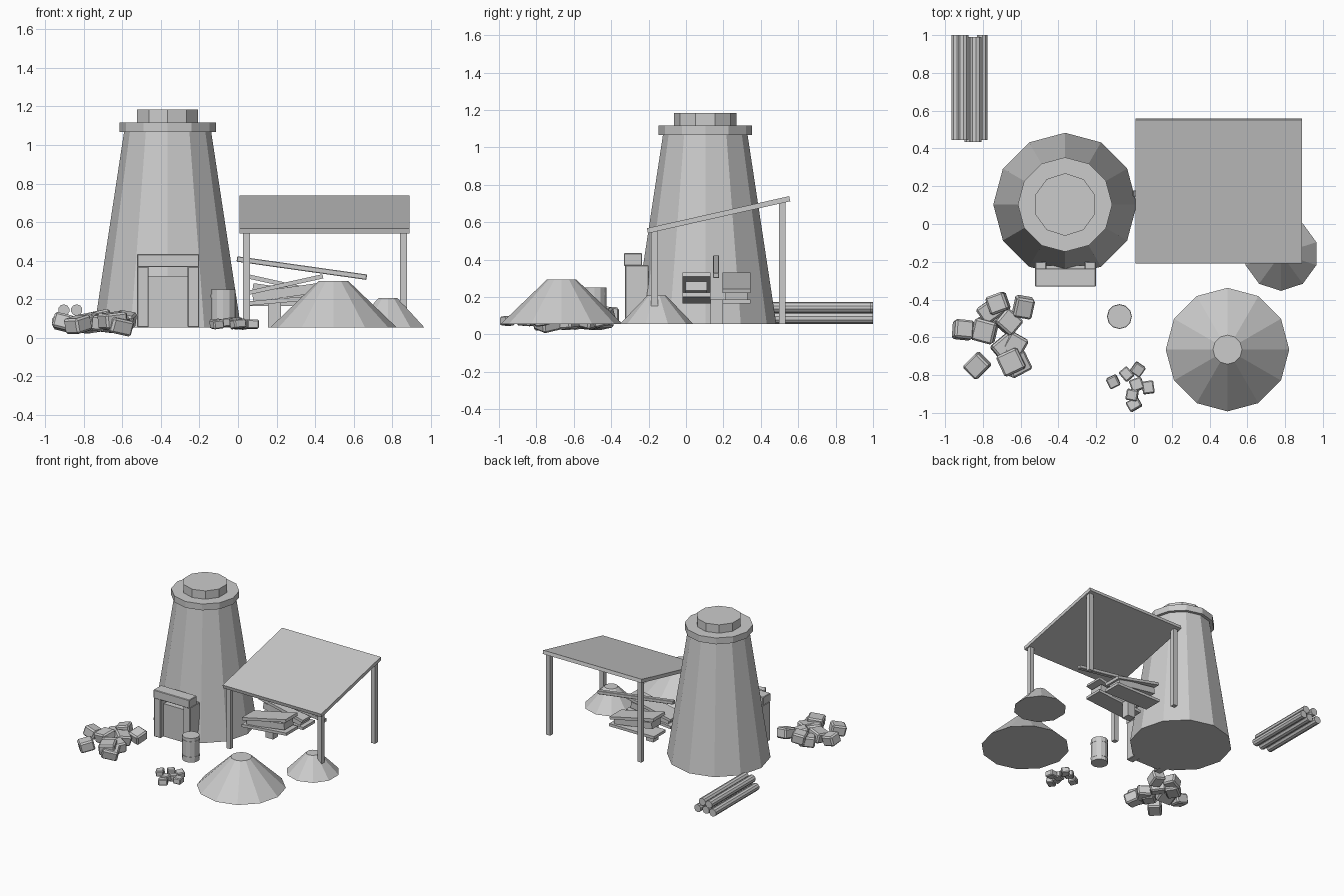
import bpy, bmesh, math, random
from mathutils import Matrix, Euler, Vector

if "Cube" in bpy.data.objects:
    bpy.data.objects.remove(bpy.data.objects["Cube"], do_unlink=True)

random.seed(4)
GROUND = 0.055

clay = bpy.data.materials.new("plain grey")
clay.use_nodes = True
GREY = (0.6, 0.6, 0.6, 1)
clay.diffuse_color = GREY
clay.node_tree.nodes["Principled BSDF"].inputs["Base Color"].default_value = GREY


def finish(name, bm, loc, rot=(0, 0, 0), bevel=0):
    mesh = bpy.data.meshes.new(name)
    bm.to_mesh(mesh)
    bm.free()
    mesh.materials.append(clay)
    ob = bpy.data.objects.new(name, mesh)
    ob.location = loc
    ob.rotation_euler = [math.radians(a) for a in rot]
    bpy.context.collection.objects.link(ob)
    if bevel:
        mod = ob.modifiers.new("worn edges", "BEVEL")
        mod.width = bevel
        mod.segments = 1
    return ob


def box(name, loc, size, rot=(0, 0, 0), bevel=0):
    bm = bmesh.new()
    bmesh.ops.create_cube(bm, size=1)
    bmesh.ops.scale(bm, vec=size, verts=bm.verts)
    return finish(name, bm, loc, rot, bevel)


def span(name, x0, x1, y0, y1, z0, z1, bevel=0):
    return box(name, ((x0 + x1) / 2, (y0 + y1) / 2, (z0 + z1) / 2),
               (x1 - x0, y1 - y0, z1 - z0), bevel=bevel)


def frustum(name, x, y, z0, z1, r0, r1, sides=12):
    bm = bmesh.new()
    bmesh.ops.create_cone(bm, cap_ends=True, segments=sides,
                          radius1=r0, radius2=r1, depth=z1 - z0)
    return finish(name, bm, (x, y, (z0 + z1) / 2))


# Furnace tower with collar and chimney cap
TX, TY = -0.365, 0.103
frustum("furnace_tower", TX, TY, GROUND, 1.075, 0.38, 0.225)
frustum("tower_collar", TX, TY, 1.067, 1.118, 0.25, 0.25)
frustum("chimney_cap", TX, TY, 1.11, 1.185, 0.166, 0.166, 10)

# Hearth doorway
for side in (-1, 1):
    px = -0.3625 + side * 0.131
    span("doorway_pillar", px - 0.03, px + 0.03, -0.325, -0.2, GROUND, 0.37, 0.004)
span("doorway_lintel", -0.523, -0.202, -0.332, -0.235, 0.367, 0.435, 0.004)
span("hearth_panel", -0.465, -0.26, -0.285, -0.22, GROUND, 0.32)

# Lean-to shelter
box("shelter_roof", (0.449, 0.174, 0.64), (0.88, 0.78, 0.028), (12.7, 0, 0))
for x in (0.044, 0.858):
    for label, y, top in (("front_post", -0.168, 0.55), ("back_post", 0.514, 0.71)):
        span(label, x - 0.018, x + 0.018, y - 0.018, y + 0.018, GROUND, top)

# Twin bellows on a stand, worked by a rocking beam
span("bellows_stand", 0.155, 0.222, 0.13, 0.196, GROUND, 0.19)
for y, lift in ((0.056, -1), (0.27, 1)):
    base = 5 if lift < 0 else 0
    box("bellows_bottom_board", (0.245, y, 0.195 if base else 0.177),
        (0.4, 0.15, 0.022), (0, -base, 0))
    box("bellows_bag", (0.245, y, 0.235), (0.34, 0.115, 0.05), (0, lift * 8, 0))
    box("bellows_top_board", (0.245, y, 0.276), (0.4, 0.15, 0.022), (0, lift * 12.5, 0))
box("rocking_beam", (0.331, 0.161, 0.362), (0.68, 0.032, 0.028), (0, 8, 0), 0.003)

# Material heaps
frustum("large_heap", 0.495, -0.665, GROUND, 0.295, 0.327, 0.077)
frustum("small_heap", 0.778, -0.157, GROUND, 0.208, 0.197, 0.05, 10)

# Barrel with hoops
frustum("barrel", -0.077, -0.49, GROUND, 0.25, 0.064, 0.064)
for z in (0.085, 0.21):
    frustum("barrel_hoop", -0.077, -0.49, z, z + 0.014, 0.066, 0.066)

# Stack of logs
for row, count in ((0, 3), (1, 2)):
    for i in range(count):
        bm = bmesh.new()
        bmesh.ops.create_cone(bm, cap_ends=True, segments=10, radius1=0.03,
                              radius2=0.03, depth=0.555)
        x = -0.87 + (i - (count - 1) / 2) * 0.067
        finish("log", bm, (x, 0.717 + 0.005 * (-1) ** i, 0.087 + row * 0.057), (90, 0, 0))


# Piles of rough blocks: x, y, turn, height above ground
def pile(name, blocks, size, tilt):
    for x, y, turn, z in blocks:
        dims = [size * random.uniform(0.9, 1.15) for _ in range(2)] + [size * 0.75]
        box(name, (x, y, z), dims,
            (random.uniform(-tilt, tilt), random.uniform(-tilt, tilt), turn), size * 0.1)


pile("ore_block", [
    (-0.72, -0.42, 20, .10), (-0.585, -0.44, -10, .09), (-0.76, -0.46, 35, .07),
    (-0.905, -0.56, -6, .08), (-0.79, -0.565, -15, .08), (-0.665, -0.52, 50, .08),
    (-0.685, -0.65, 40, .07), (-0.83, -0.75, 45, .07), (-0.65, -0.73, 25, .09),
    (-0.62, -0.74, 28, .065), (-0.63, -0.64, 60, .07)], 0.108, 16)
pile("small_block", [
    (-0.11, -0.835, 25, .072), (-0.04, -0.795, 40, .08), (0.02, -0.77, 55, .07),
    (-0.01, -0.905, -10, .08), (0.075, -0.865, 8, .07), (0.0, -0.955, 30, .072),
    (0.015, -0.85, 20, .07)], 0.062, 8)
